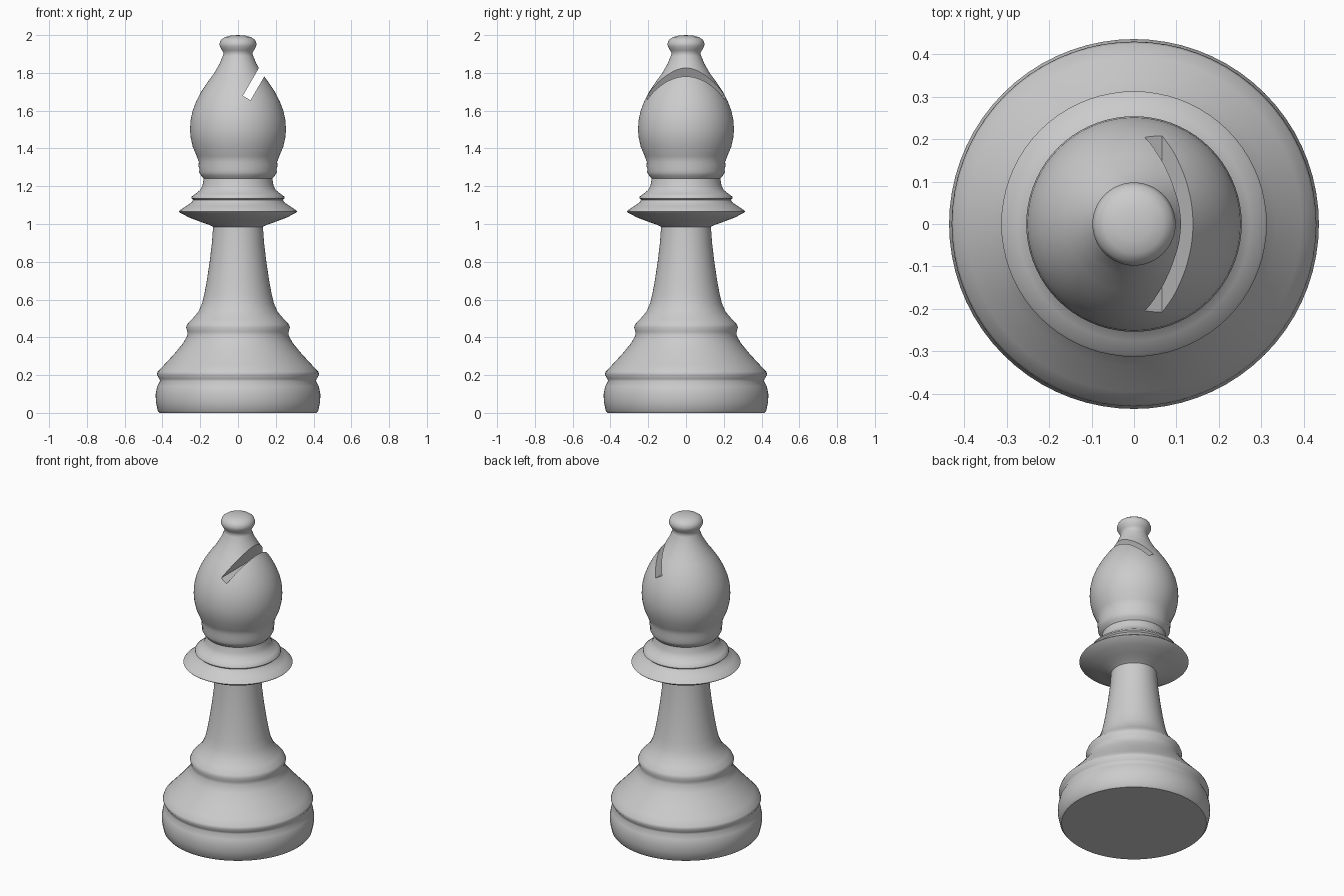
import bpy, bmesh, math
from mathutils import Vector

if "Cube" in bpy.data.objects:
    bpy.data.objects.remove(bpy.data.objects["Cube"])

SEGMENTS = 72


def lathe(name, profile):
    """Spin an (r, z) profile that starts and ends on the axis into a closed solid."""
    bm = bmesh.new()
    verts = [bm.verts.new((r, 0, z)) for r, z in profile]
    edges = [bm.edges.new(pair) for pair in zip(verts, verts[1:])]
    bmesh.ops.spin(bm, geom=verts + edges, cent=(0, 0, 0), axis=(0, 0, 1),
                   angle=math.tau, steps=SEGMENTS, use_merge=False)
    bmesh.ops.remove_doubles(bm, verts=bm.verts, dist=1e-4)
    bmesh.ops.recalc_face_normals(bm, faces=bm.faces)
    mesh = bpy.data.meshes.new(name)
    bm.to_mesh(mesh)
    bm.free()
    obj = bpy.data.objects.new(name, mesh)
    bpy.context.collection.objects.link(obj)
    return obj


# Profile sections, bottom to top
foot = [(0, 0), (.415, 0), (.425, .012), (.435, .06), (.436, .10), (.428, .14), (.413, .168)]
skirt = [(.416, .18), (.43, .203), (.425, .218), (.395, .25), (.335, .315), (.29, .37), (.268, .41)]
ring = [(.268, .43), (.275, .452), (.268, .47), (.24, .50)]
stem = [(.21, .535), (.19, .58), (.178, .63), (.165, .70), (.15, .80), (.138, .90), (.132, .985)]
collar = [(.15, .995), (.20, 1.012), (.26, 1.035), (.307, 1.06), (.313, 1.066), (.308, 1.073),
          (.275, 1.095), (.245, 1.115), (.237, 1.128), (.246, 1.136), (.245, 1.145), (.225, 1.16)]
neck = [(.20, 1.18), (.188, 1.205), (.182, 1.24), (.195, 1.255), (.206, 1.275),
        (.204, 1.29), (.21, 1.31), (.207, 1.328)]
head = [(.219, 1.36), (.24, 1.41), (.251, 1.46), (.254, 1.50), (.251, 1.55), (.24, 1.60),
        (.221, 1.65), (.195, 1.70), (.162, 1.75), (.125, 1.80), (.097, 1.85), (.08, 1.89), (.076, 1.905)]
knob = [(.085, 1.92), (.096, 1.94), (.098, 1.955), (.09, 1.975), (.07, 1.989), (.04, 1.997), (0, 2)]

piece = lathe("chess_piece", foot + skirt + ring + stem + collar + neck + head + knob)

# Slanted slot cut through the right side of the head
tilt = math.radians(30)
slot_floor = Vector((.046, 0, 1.667))
length = .3
center = slot_floor + Vector((math.sin(tilt), 0, math.cos(tilt))) * length / 2
bpy.ops.mesh.primitive_cube_add(size=1, location=center, rotation=(0, tilt, 0))
cutter = bpy.context.object
cutter.name = "slot_cutter"
cutter.scale = (.047, .8, length)
cutter.hide_render = True

cut = piece.modifiers.new("slot", 'BOOLEAN')
cut.operation = 'DIFFERENCE'
cut.solver = 'EXACT'
cut.object = cutter

bpy.ops.object.select_all(action='DESELECT')
piece.select_set(True)
bpy.context.view_layer.objects.active = piece
bpy.ops.object.modifier_apply(modifier=cut.name)
bpy.data.objects.remove(cutter)
bpy.ops.object.shade_smooth_by_angle(angle=math.radians(50))
